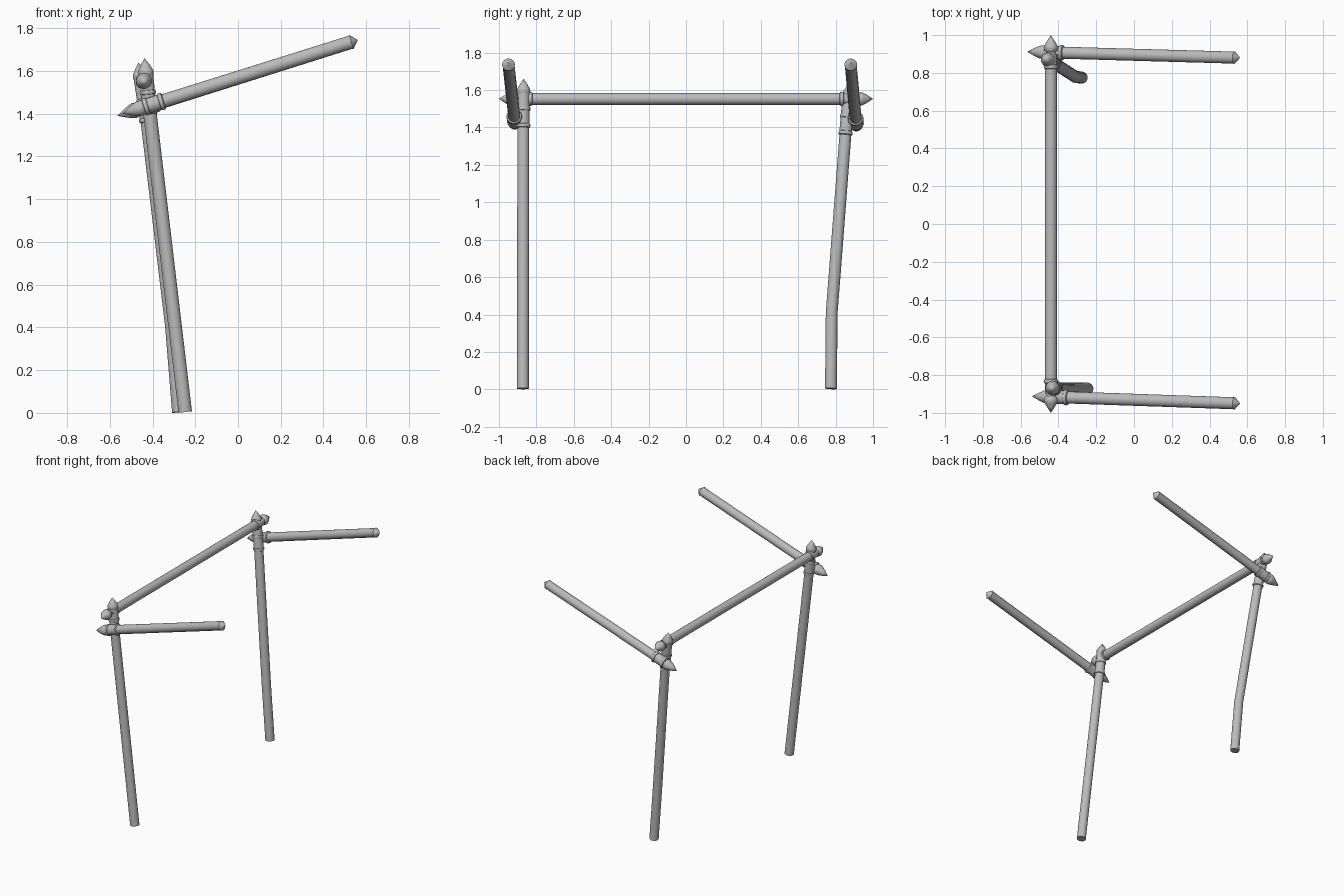
import bpy, bmesh, math
from mathutils import Vector

cube = bpy.data.objects.get("Cube")
if cube:
    bpy.data.objects.remove(cube)

grey = bpy.data.materials.new("grey_metal")
grey.use_nodes = True
grey.diffuse_color = (0.5, 0.5, 0.5, 1)
grey.node_tree.nodes["Principled BSDF"].inputs["Base Color"].default_value = (0.5, 0.5, 0.5, 1)

SIDES = 20
R = 0.032


def lathe(name, rings):
    """Skin circular rings, each a (centre, radius) pair, along their common axis."""
    axis = (rings[-1][0] - rings[0][0]).normalized()
    side = axis.orthogonal().normalized()
    up = axis.cross(side)
    bm = bmesh.new()
    loops = []
    for centre, radius in rings:
        loop = []
        for i in range(SIDES):
            a = math.tau * i / SIDES
            loop.append(bm.verts.new(centre + (side * math.cos(a) + up * math.sin(a)) * radius))
        loops.append(loop)
    for a, b in zip(loops, loops[1:]):
        for i in range(SIDES):
            j = (i + 1) % SIDES
            bm.faces.new((a[i], a[j], b[j], b[i]))
    bm.faces.new(loops[0][::-1])
    bm.faces.new(loops[-1])
    bmesh.ops.remove_doubles(bm, verts=bm.verts, dist=0.0001)
    bmesh.ops.recalc_face_normals(bm, faces=bm.faces)
    mesh = bpy.data.meshes.new(name)
    bm.to_mesh(mesh)
    bm.free()
    mesh.materials.append(grey)
    obj = bpy.data.objects.new(name, mesh)
    bpy.context.collection.objects.link(obj)
    bpy.ops.object.select_all(action="DESELECT")
    obj.select_set(True)
    bpy.context.view_layer.objects.active = obj
    bpy.ops.object.shade_smooth_by_angle(angle=math.radians(35))
    return obj


def along(name, start, direction, profile):
    """Lathe a profile of (distance, radius) pairs out from a start point."""
    d = direction.normalized()
    return lathe(name, [(start + d * t, r) for t, r in profile])


def collar(name, centre, direction, radius=0.039):
    """Rounded ring around a pole."""
    profile = [(0.012 * math.sin(a), radius - 0.008 + 0.008 * math.cos(a))
               for a in (-1.57, -0.8, 0, 0.8, 1.57)]
    return along(name, centre, direction, profile)


def finial(name, tip, direction, length):
    """Pointed cap with a rounded shoulder and a narrow neck."""
    return along(name, tip, -direction, [
        (0, 0), (length * 0.45, 0.02), (length * 0.8, 0.033), (length, 0.037),
        (length + 0.015, 0.034), (length + 0.025, 0.026), (length + 0.05, 0.026)])


# Crossbar with a point at each end
bar_ends = [Vector((-0.44, y, 1.553)) for y in (-0.9, 0.9)]
lathe("crossbar", [(p, R) for p in bar_ends])

# Each side: post path, post tip, post collar height, arm base tip, arm end tip
sides = {
    "front": ([(-0.247, -0.872, 0.004), (-0.412, -0.87, 1.4)], (-0.438, -0.868, 1.66),
              1.41, (-0.54, -0.912, 1.4), (0.56, -0.95, 1.745)),
    "back": ([(-0.277, 0.775, 0.004), (-0.31, 0.779, 0.41), (-0.425, 0.853, 1.37)],
             (-0.466, 0.876, 1.64), 1.37, (-0.565, 0.912, 1.39), (0.56, 0.88, 1.745)),
}

for side, (path, tip, ring_z, arm_base, arm_tip) in sides.items():
    path = [Vector(p) for p in path]
    tip, arm_base, arm_tip = Vector(tip), Vector(arm_base), Vector(arm_tip)
    top = path[-1]
    up = (tip - top).normalized()

    # Post, its sleeve, rings and pointed top
    lathe(side + "_post", [(p, R) for p in path])
    along(side + "_post_sleeve", top, up, [(0, 0.034), ((tip - top).length - 0.08, 0.034)])
    for i, z in enumerate((ring_z, ring_z + 0.09)):
        collar(f"{side}_post_ring_{i}", top + up * ((z - top.z) / up.z), up)
    finial(side + "_post_finial", tip, up, 0.065)

    # Arm with a long point behind the post and a short point at the far end
    d = (arm_tip - arm_base).normalized()
    length = (arm_tip - arm_base).length
    along(side + "_arm", arm_base, d, [(0.09, R), (length - 0.035, R), (length - 0.03, 0.034), (length, 0.002)])
    finial(side + "_arm_finial", arm_base, -d, 0.085)
    along(side + "_arm_sleeve", arm_base, d, [(0.1, 0.036), (0.19, 0.036)])
    for i, t in enumerate((0.115, 0.19)):
        collar(f"{side}_arm_ring_{i}", arm_base + d * t, d, 0.042)

    # Crossbar ring and point
    out = Vector((0, math.copysign(1, top.y), 0))
    finial(side + "_crossbar_finial", Vector((-0.44, out.y, 1.553)), out, 0.065)
    collar(side + "_crossbar_ring", Vector((-0.44, out.y * 0.833, 1.553)), out)
